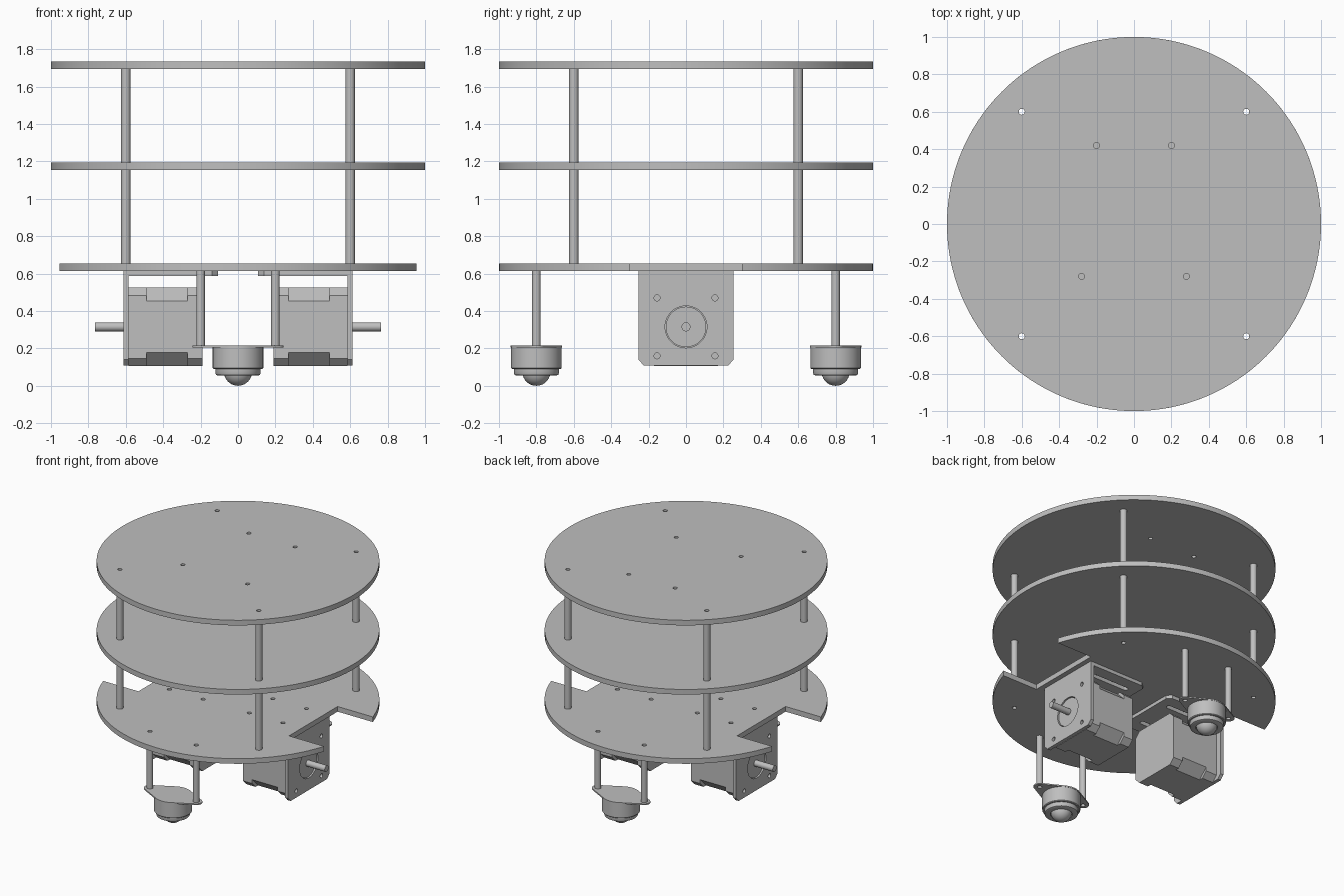
import bpy, bmesh
from math import sin, cos, asin, acos, pi
from mathutils import Matrix

if "Cube" in bpy.data.objects:
    bpy.data.objects.remove(bpy.data.objects["Cube"])

grey = bpy.data.materials.new("plain grey")
grey.use_nodes = True
colour = (0.52, 0.52, 0.52, 1)
grey.diffuse_color = colour
grey.node_tree.nodes["Principled BSDF"].inputs["Base Color"].default_value = colour

HOLE = 0.016


def arc(x, y, r, start=0, end=2 * pi, steps=32):
    return [(x + r * cos(start + (end - start) * i / steps),
             y + r * sin(start + (end - start) * i / steps)) for i in range(steps + 1)]


def circle(x, y, r, steps=32):
    return arc(x, y, r, steps=steps)[:-1]


def chamfered(x0, x1, y0, y1, c):
    return [(x0 + c, y0), (x1 - c, y0), (x1, y0 + c), (x1, y1 - c),
            (x1 - c, y1), (x0 + c, y1), (x0, y1 - c), (x0, y0 + c)]


def slot(x0, x1, y, r):
    return arc(x1, y, r, -pi / 2, pi / 2, 10) + arc(x0, y, r, pi / 2, 3 * pi / 2, 10)


def holes(xs, ys, r=HOLE):
    return [circle(x, y, r, 20) for x in xs for y in ys]


def finish(name, mesh):
    """Clean a mesh, give it the material and smooth its round faces."""
    bm = bmesh.new()
    bm.from_mesh(mesh)
    bmesh.ops.remove_doubles(bm, verts=bm.verts, dist=1e-5)
    bmesh.ops.recalc_face_normals(bm, faces=bm.faces)
    bm.to_mesh(mesh)
    bm.free()
    mesh.materials.clear()
    mesh.materials.append(grey)
    ob = bpy.data.objects.new(name, mesh)
    bpy.context.collection.objects.link(ob)
    bpy.ops.object.select_all(action="DESELECT")
    ob.select_set(True)
    bpy.context.view_layer.objects.active = ob
    bpy.ops.object.shade_smooth_by_angle(angle=0.6)
    return ob


def extrude(name, outlines, low, high, axis="z"):
    """Fill outlines (the first is the rim, the rest are holes) between two levels."""
    curve = bpy.data.curves.new(name, "CURVE")
    curve.dimensions = "2D"
    curve.fill_mode = "BOTH"
    curve.extrude = abs(high - low) / 2
    for points in outlines:
        spline = curve.splines.new("POLY")
        spline.points.add(len(points) - 1)
        for p, (u, v) in zip(spline.points, points):
            p.co = (u, v, 0, 1)
        spline.use_cyclic_u = True
    temp = bpy.data.objects.new(name, curve)
    bpy.context.collection.objects.link(temp)
    bpy.context.view_layer.update()
    graph = bpy.context.evaluated_depsgraph_get()
    mesh = bpy.data.meshes.new_from_object(temp.evaluated_get(graph))
    bpy.data.objects.remove(temp)
    mesh.transform(Matrix.Translation((0, 0, (low + high) / 2)))
    if axis == "x":
        mesh.transform(Matrix(((0, 0, 1, 0), (1, 0, 0, 0), (0, 1, 0, 0), (0, 0, 0, 1))))
    return finish(name, mesh)


def lathe(name, profile, x, y):
    bm = bmesh.new()
    verts = [bm.verts.new((r, 0, z)) for r, z in profile]
    edges = [bm.edges.new(pair) for pair in zip(verts, verts[1:])]
    bmesh.ops.spin(bm, geom=verts + edges, cent=(0, 0, 0), axis=(0, 0, 1),
                   angle=2 * pi, steps=48)
    bmesh.ops.translate(bm, verts=bm.verts, vec=(x, y, 0))
    mesh = bpy.data.meshes.new(name)
    bm.to_mesh(mesh)
    bm.free()
    return finish(name, mesh)


# Decks
SIDES = (-1, 1)
corner_holes = holes((-0.6, 0.6), (-0.6, 0.6))
rim = circle(0, 0, 1, 128)
extrude("top_deck", [rim] + corner_holes + holes((-0.2, 0.2), (0.42,))
        + holes((-0.28, 0.28), (-0.28,)), 1.695, 1.735)
extrude("middle_deck", [rim] + corner_holes, 1.155, 1.195)

# Bottom deck with a wheel notch on each side
a = asin(0.3)
notched = (arc(0, 0, 1, a, pi - a, 56) + [(-0.65, 0.3), (-0.65, -0.3)]
           + arc(0, 0, 1, pi + a, 2 * pi - a, 56) + [(0.65, -0.3), (0.65, 0.3)])
extrude("bottom_deck", [notched] + corner_holes + holes((-0.2, 0.2), (-0.8, 0.8))
        + holes((-0.49, -0.2, 0.2, 0.49), (-0.145, 0.145)), 0.615, 0.655)


def spacer(name, x, y, r, low, high):
    extrude(name, [circle(x, y, r), circle(x, y, HOLE, 20)], low, high)


# Hollow spacers between decks
for x in (-0.6, 0.6):
    for y in (-0.6, 0.6):
        spacer("lower_spacer", x, y, 0.025, 0.655, 1.155)
        spacer("upper_spacer", x, y, 0.025, 1.195, 1.695)

# Ball casters, front and back
t = acos((0.137 - 0.043) / 0.2)
for s in SIDES:
    y = s * 0.8
    flange = (arc(0.2, y, 0.043, -t, t, 12) + arc(0, y, 0.137, t, pi - t, 16)
              + arc(-0.2, y, 0.043, pi - t, pi + t, 12)
              + arc(0, y, 0.137, pi + t, 2 * pi - t, 16))
    extrude("caster_flange", [flange] + holes((-0.2, 0.2), (y,)), 0.205, 0.215)
    lathe("caster_housing", [(0, 0.206), (0.135, 0.206), (0.135, 0.095), (0.13, 0.09),
                             (0.12, 0.09), (0.12, 0.066), (0.117, 0.059), (0.108, 0.055),
                             (0.078, 0.055), (0.078, 0.07), (0, 0.07)], 0, y)
    lathe("caster_ball", [(0.075 * sin(pi * i / 20), 0.075 - 0.075 * cos(pi * i / 20))
                          for i in range(21)], 0, y)
    for x in (-0.2, 0.2):
        spacer("caster_spacer", x, y, 0.023, 0.215, 0.615)

# Motors and their angle brackets, left and right
Z = 0.315
for s in SIDES:
    def along(name, outlines, inner, outer):
        extrude(name, outlines, *sorted((s * inner, s * outer)), axis="x")

    def body(c):
        return [chamfered(-0.21, 0.21, Z - 0.21, Z + 0.21, c)]

    along("motor_rear_cap", body(0.042), 0.19, 0.27)
    along("motor_core", body(0.072), 0.27, 0.49)
    along("motor_front_cap", body(0.042), 0.49, 0.585)
    along("motor_boss", [circle(0, Z, 0.108, 48)], 0.58, 0.603)
    along("motor_shaft", [circle(0, Z, 0.024)], 0.6, 0.765)
    face = [(-0.255, 0.615), (-0.255, 0.14), (-0.225, 0.108),
            (0.225, 0.108), (0.255, 0.14), (0.255, 0.615)]
    along("bracket_face", [face, circle(0, Z, 0.112, 48)]
          + holes((-0.155, 0.155), (Z - 0.155, Z + 0.155)), 0.585, 0.612)
    # Top flange with two adjustment slots
    x0, x1 = sorted((s * 0.2, s * 0.49))
    flat = [(s * x, y) for x, y in ((0.59, -0.255), (0.59, 0.255), (0.14, 0.255),
                                    (0.108, 0.225), (0.108, -0.225), (0.14, -0.255))]
    extrude("bracket_flange", [flat] + [slot(x0, x1, y, 0.018) for y in (-0.145, 0.145)],
            0.588, 0.615)
